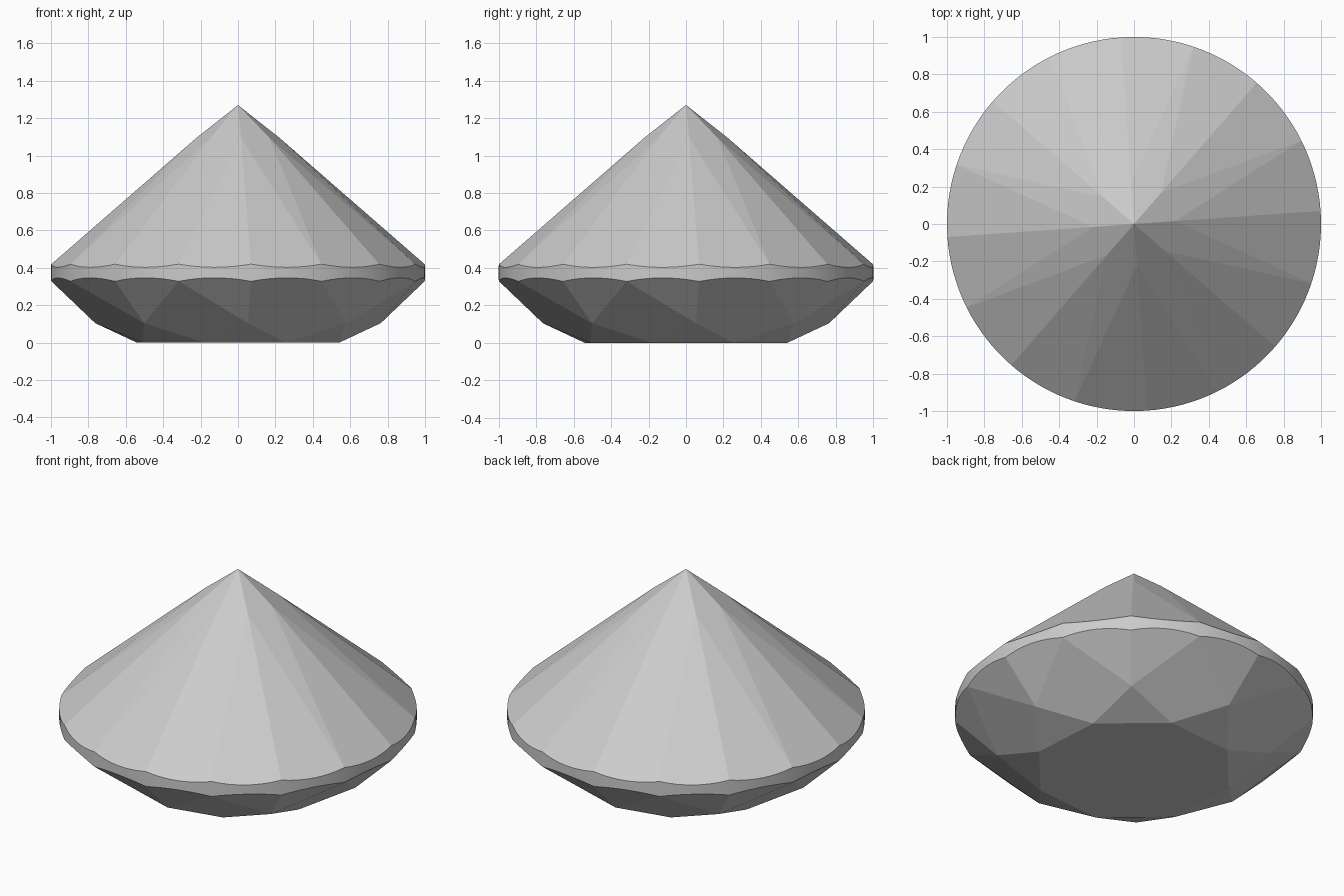
import bpy, bmesh
from math import cos, sin, radians

if "Cube" in bpy.data.objects:
    bpy.data.objects.remove(bpy.data.objects["Cube"], do_unlink=True)

# Proportions of the cut stone, resting on its table with the point upward
TURN = radians(4)
HALF = radians(22.5)          # between a main facet and the next star point
TABLE_R, STAR_R, RIDGE_R = 0.57, 0.765, 0.22
GIRDLE_LOW, GIRDLE_HIGH, TIP = 0.328, 0.42, 1.27
STEPS = 8                     # girdle segments per facet
crown_slope = GIRDLE_LOW / (1 - TABLE_R)
main_slope = TIP - GIRDLE_HIGH
star_z = (STAR_R * cos(HALF) - TABLE_R) * crown_slope
ridge_z = TIP - RIDGE_R * cos(HALF) * main_slope

bm = bmesh.new()


def polar(r, step, z):
    """Vertex at a radius and a multiple of the half facet angle."""
    a = TURN + step * HALF
    return bm.verts.new((r * cos(a), r * sin(a), z))


def face(*verts):
    return bm.faces.new(verts)


def arc(step, z_end, r_in, z_in):
    """Scalloped girdle edge where a sloping facet meets the round side."""
    c = cos(HALF / 2)
    slope = (z_end - z_in) / (c * (1 - r_in))
    return [polar(1, step + i / STEPS,
                  z_end + slope * (cos((i / STEPS - 0.5) * HALF) - c))
            for i in range(STEPS + 1)]


# Flat table
table = face(*[polar(TABLE_R, 2 * k + 1, 0) for k in range(8)])

for k in range(8):
    s = 2 * k                 # star azimuth; mains sit at s + 1
    # Star and kite facets of the crown
    face(polar(TABLE_R, s - 1, 0), polar(TABLE_R, s + 1, 0),
         polar(STAR_R, s, star_z))
    face(polar(TABLE_R, s + 1, 0), polar(STAR_R, s + 2, star_z),
         polar(1, s + 1, GIRDLE_LOW), polar(STAR_R, s, star_z))
    # Main facets rising to the point
    face(polar(0, 0, TIP), polar(RIDGE_R, s, ridge_z),
         polar(1, s + 1, GIRDLE_HIGH), polar(RIDGE_R, s + 2, ridge_z))
    # Paired girdle facets on both sides of each star azimuth
    for start in (s - 1, s):
        low = arc(start, GIRDLE_LOW, STAR_R, star_z)
        high = arc(start, GIRDLE_HIGH, RIDGE_R, ridge_z)
        face(polar(STAR_R, s, star_z), *reversed(low))
        face(polar(RIDGE_R, s, ridge_z), *high)
        for i in range(STEPS):
            face(low[i], low[i + 1], high[i + 1], high[i])

# Weld the facets into one closed stone
bmesh.ops.remove_doubles(bm, verts=bm.verts, dist=0.0005)
bmesh.ops.recalc_face_normals(bm, faces=bm.faces)
mesh = bpy.data.meshes.new("gemstone")
bm.to_mesh(mesh)
bm.free()
gem = bpy.data.objects.new("gemstone", mesh)
bpy.context.collection.objects.link(gem)

# Plain grey material
grey = bpy.data.materials.new("light grey")
grey.use_nodes = True
colour = (0.6, 0.6, 0.6, 1)
grey.diffuse_color = colour
grey.node_tree.nodes["Principled BSDF"].inputs["Base Color"].default_value = colour
mesh.materials.append(grey)

# Smooth round girdle, crisp facets
bpy.ops.object.select_all(action="DESELECT")
gem.select_set(True)
bpy.context.view_layer.objects.active = gem
bpy.ops.object.shade_smooth_by_angle(angle=radians(4))
